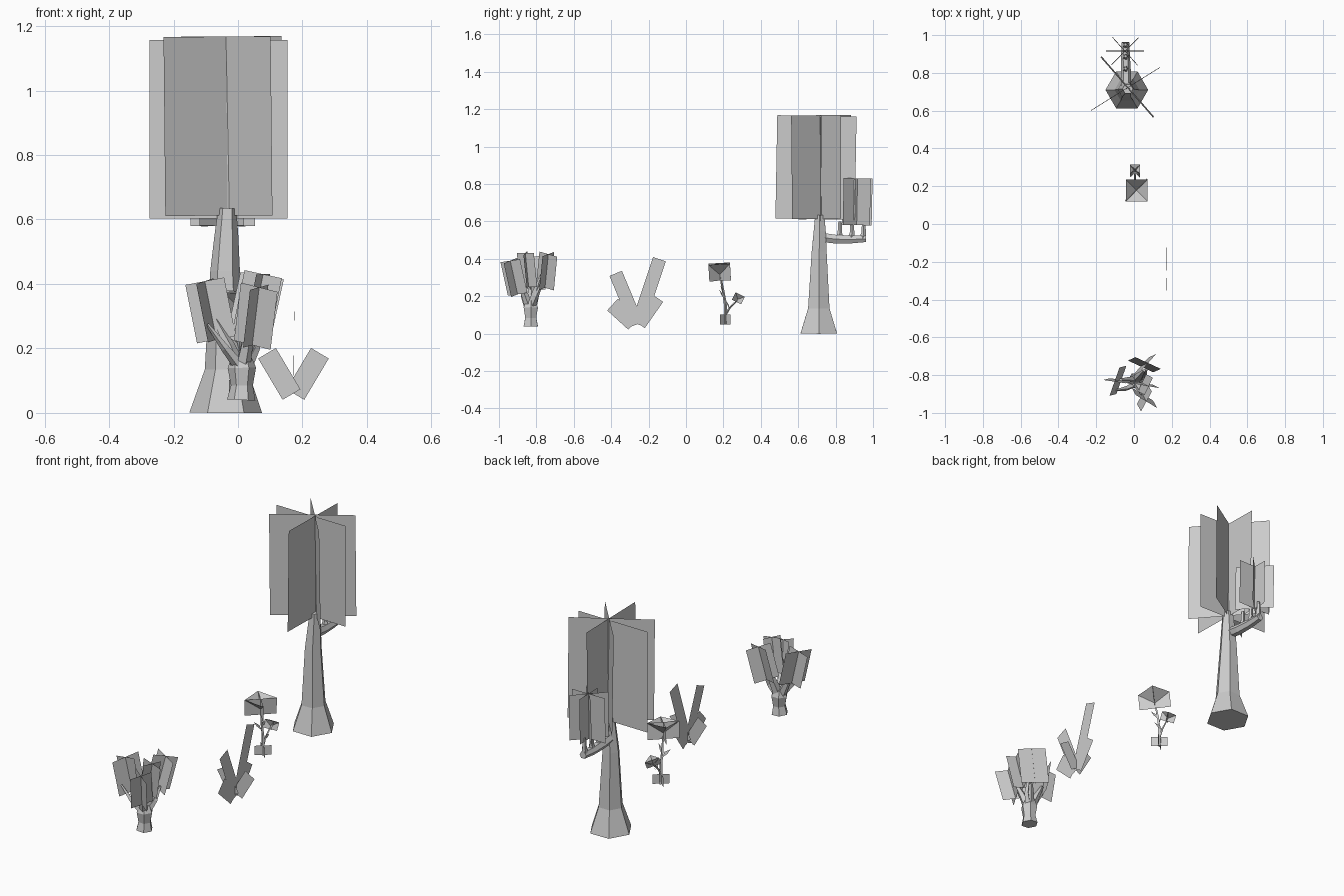
import bpy, bmesh, math
from mathutils import Vector, Matrix

if "Cube" in bpy.data.objects:
    bpy.data.objects.remove(bpy.data.objects["Cube"])


def make(name, bm):
    mesh = bpy.data.meshes.new(name)
    bm.to_mesh(mesh)
    bm.free()
    ob = bpy.data.objects.new(name, mesh)
    bpy.context.collection.objects.link(ob)
    return ob


def tube(bm, path, sides=5):
    """Faceted limb through (x, y, z, radius) points, capped at both ends."""
    pts = [Vector(p[:3]) for p in path]
    rings = []
    for i, p in enumerate(pts):
        d = (pts[min(i + 1, len(pts) - 1)] - pts[max(i - 1, 0)]).normalized()
        ref = Vector((1, 0, 0)) if abs(d.x) < 0.9 else Vector((0, 1, 0))
        u = (ref - d * ref.dot(d)).normalized()
        v = d.cross(u)
        angs = [2 * math.pi * k / sides for k in range(sides)]
        rings.append([bm.verts.new(p + path[i][3] * (u * math.cos(a) + v * math.sin(a)))
                      for a in angs])
    for r0, r1 in zip(rings, rings[1:]):
        for k in range(sides):
            j = (k + 1) % sides
            bm.faces.new((r0[k], r0[j], r1[j], r1[k]))
    bm.faces.new(rings[0][::-1])
    bm.faces.new(rings[-1])


def card(bm, corners):
    bm.faces.new([bm.verts.new(c) for c in corners])


def crossed_cards(bm, centre, height, cards, lean=(0, 0, 1)):
    """Flat leaf cards (angle in degrees, half width) crossing on a leaning axis."""
    rot = Vector((0, 0, 1)).rotation_difference(Vector(lean)).to_matrix().to_4x4()
    m = Matrix.Translation(centre) @ rot
    h = height / 2
    for ang, w in cards:
        a = math.radians(ang)
        x, y = w * math.cos(a), w * math.sin(a)
        card(bm, [m @ Vector(c) for c in
                  ((-x, -y, -h), (x, y, -h), (x, y, h), (-x, -y, h))])


# tall tree: flared six sided trunk
bm = bmesh.new()
tube(bm, [(-0.038, 0.71, 0, 0.113), (-0.037, 0.71, 0.135, 0.066),
          (-0.04, 0.712, 0.44, 0.046), (-0.036, 0.715, 0.55, 0.037),
          (-0.033, 0.715, 0.635, 0.028)], 6)
make("tree_trunk", bm)

# side branch with upright fingers
bm = bmesh.new()
tube(bm, [(-0.042, 0.72, 0.515, 0.028), (-0.043, 0.80, 0.505, 0.027),
          (-0.045, 0.88, 0.503, 0.024), (-0.045, 0.962, 0.507, 0.02)], 6)
for y in (0.82, 0.885, 0.947):
    tube(bm, [(-0.045, y - 0.003, 0.505, 0.02), (-0.045, y + 0.003, 0.54, 0.013),
              (-0.045, y + 0.003, 0.60, 0.009)], 5)
make("tree_branch", bm)

# tree foliage
bm = bmesh.new()
crossed_cards(bm, (-0.06, 0.722, 0.88), 0.555, [(-1, 0.214)])
crossed_cards(bm, (-0.035, 0.725, 0.89), 0.555, [(-49, 0.212)], (-0.01, -0.01, 1))
crossed_cards(bm, (-0.045, 0.715, 0.89), 0.555, [(32, 0.216)], (-0.01, 0, 1))
crossed_cards(bm, (-0.032, 0.695, 0.888), 0.552, [(90, 0.212)], (0, 0.018, 1))
make("tree_foliage", bm)
bm = bmesh.new()
crossed_cards(bm, (-0.048, 0.915, 0.705), 0.25,
              [(0, 0.1), (45, 0.1), (90, 0.08), (132, 0.1)], (0, 0.02, 1))
make("branch_foliage", bm)

# flower stems
bm = bmesh.new()
tube(bm, [(0.005, 0.212, 0.05, 0.01), (0.005, 0.21, 0.16, 0.008),
          (0.005, 0.2, 0.22, 0.007), (0.01, 0.185, 0.30, 0.005)], 4)
tube(bm, [(0.005, 0.21, 0.1, 0.007), (0.005, 0.235, 0.14, 0.005),
          (0.005, 0.272, 0.175, 0.004)], 4)
make("flower_stems", bm)

# small leaves on the stems and crossed leaves at the foot
bm = bmesh.new()
crossed_cards(bm, (0.005, 0.21, 0.076), 0.052, [(40, 0.043), (-40, 0.043)])
for s, y, z in ((-1, 0.2, 0.19), (1, 0.205, 0.21), (1, 0.235, 0.13)):
    card(bm, [(0.005, y, z), (0.005 + s * 0.022, y - 0.012, z + 0.02),
              (0.005 + s * 0.035, y - 0.022, z + 0.045), (0.005 + s * 0.008, y - 0.01, z + 0.03)])
make("flower_leaves", bm)


def blossom(name, centre, half, height, lean):
    """Open four petal cup with crossed cards inside."""
    bm = bmesh.new()
    crossed_cards(bm, centre, height, [(45, half * 1.41), (-45, half * 1.41)], lean)
    rot = Vector((0, 0, 1)).rotation_difference(Vector(lean)).to_matrix().to_4x4()
    m = Matrix.Translation(centre) @ rot
    rim = [bm.verts.new(m @ Vector((sx * half, sy * half, height / 2)))
           for sx, sy in ((-1, -1), (1, -1), (1, 1), (-1, 1))]
    tip = bm.verts.new(m @ Vector((0, 0, -height * 0.15)))
    for i in range(4):
        bm.faces.new((rim[i], rim[(i + 1) % 4], tip))
    make(name, bm)


blossom("large_blossom", (0.012, 0.18, 0.329), 0.058, 0.09, (0.06, -0.06, 1))
blossom("small_blossom", (0.005, 0.28, 0.189), 0.027, 0.044, (0, 0.5, 1))

# grass blades: broad flat cards fanning from one root
bm = bmesh.new()
X = 0.172
for (y0, z0), (y1, z1), w in (((-0.262, 0.05), (-0.376, 0.322), 0.036),
                              ((-0.258, 0.05), (-0.142, 0.398), 0.036),
                              ((-0.28, 0.052), (-0.393, 0.155), 0.042),
                              ((-0.25, 0.05), (-0.152, 0.19), 0.036)):
    d = Vector((y1 - y0, z1 - z0)).normalized() * w
    t = (z1 - z0) * 0.01
    card(bm, [(X, y0 + d.y, z0 - d.x), (X + t, y1 + d.y, z1 - d.x),
              (X + t, y1 - d.y, z1 + d.x), (X, y0 - d.y, z0 + d.x)])
for s in (-1, 1):
    x0, z0, x1, z1 = X + s * 0.006, 0.057, X + s * 0.082, 0.185
    d = Vector((x1 - x0, z1 - z0)).normalized() * 0.032
    y = -0.265 + s * 0.006
    card(bm, [(x0 + d.y, y, z0 - d.x), (x1 + d.y, y, z1 - d.x),
              (x1 - d.y, y, z1 + d.x), (x0 - d.y, y, z0 + d.x)])
make("grass_blades", bm)

# bush: short trunk, three boughs and two bare twigs
bm = bmesh.new()
tube(bm, [(0.01, -0.83, 0.04, 0.044), (0.012, -0.83, 0.085, 0.034),
          (0.012, -0.83, 0.14, 0.044), (0.01, -0.83, 0.175, 0.03)], 6)
for tip, r in (((0.055, -0.775, 0.31), 0.026), ((0.045, -0.9, 0.3), 0.024),
               ((-0.07, -0.825, 0.29), 0.024)):
    mid = Vector((0.01, -0.83, 0.13)).lerp(Vector(tip), 0.5)
    tube(bm, [(0.01, -0.83, 0.12, r * 1.1), (*mid, r * 0.8), (*tip, 0.008)], 5)
tube(bm, [(0, -0.85, 0.15, 0.018), (-0.04, -0.87, 0.2, 0.013), (-0.095, -0.88, 0.275, 0.005)], 4)
tube(bm, [(0.03, -0.82, 0.15, 0.018), (0.055, -0.8, 0.2, 0.013), (0.065, -0.77, 0.27, 0.006)], 4)
make("bush_trunk", bm)

# bush foliage: three leaning clusters
bm = bmesh.new()
for centre, lean, cards in (
        ((0.055, -0.92, 0.30), (0.12, -0.22, 1), [(-32, 0.068), (62, 0.06)]),
        ((-0.085, -0.83, 0.318), (-0.2, -0.05, 1), [(-8, 0.062), (70, 0.08)]),
        ((0.055, -0.745, 0.335), (0.22, 0.1, 1), [(-24, 0.075), (48, 0.065)]),
        ((0.06, -0.85, 0.34), (0.2, -0.1, 1), [(-10, 0.06), (65, 0.05)])):
    crossed_cards(bm, centre, 0.185, cards, lean)
make("bush_foliage", bm)
